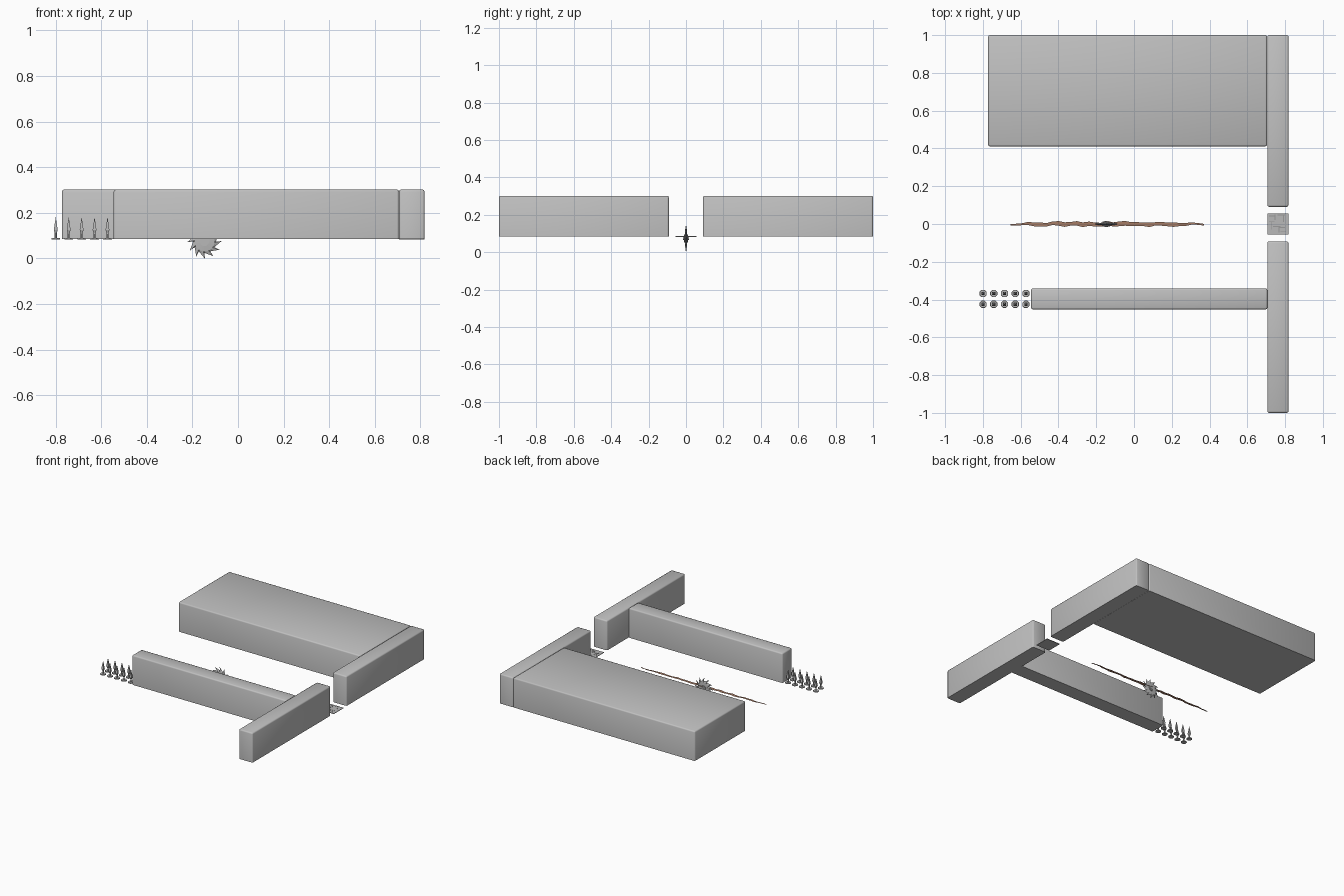
import bpy, bmesh, math, random
from mathutils import Matrix, Vector

cube = bpy.data.objects.get("Cube")
if cube:
    bpy.data.objects.remove(cube, do_unlink=True)

FLOOR = 0.085
random.seed(4)


def material(name, rgb):
    m = bpy.data.materials.new(name)
    m.use_nodes = True
    m.diffuse_color = (*rgb, 1)
    m.node_tree.nodes["Principled BSDF"].inputs["Base Color"].default_value = (*rgb, 1)
    return m


STONE = material("light grey stone", (0.53, 0.53, 0.53))
STEEL = material("steel grey", (0.48, 0.48, 0.48))
GROOVE = material("groove grey", (0.32, 0.32, 0.32))
BROWN = material("earth brown", (0.38, 0.2, 0.13))


def finish(name, bm, mat, smooth=None):
    bmesh.ops.recalc_face_normals(bm, faces=bm.faces)
    mesh = bpy.data.meshes.new(name)
    bm.to_mesh(mesh)
    bm.free()
    mesh.materials.append(mat)
    ob = bpy.data.objects.new(name, mesh)
    bpy.context.collection.objects.link(ob)
    if smooth:
        bpy.ops.object.select_all(action='DESELECT')
        ob.select_set(True)
        bpy.context.view_layer.objects.active = ob
        bpy.ops.object.shade_smooth_by_angle(angle=math.radians(smooth))
    return ob


def add_box(bm, lo, hi):
    lo, hi = Vector(lo), Vector(hi)
    mat = Matrix.Translation((lo + hi) / 2) @ Matrix.Diagonal((*(hi - lo), 1))
    bmesh.ops.create_cube(bm, size=1, matrix=mat)


# Walls: blocks with rounded top and upright edges and a flat underside
def wall(name, x0, x1, y0, y1, smooth):
    bm = bmesh.new()
    add_box(bm, (x0, y0, FLOOR), (x1, y1, 0.302))
    edges = [e for e in bm.edges if max(v.co.z for v in e.verts) > 0.2]
    bmesh.ops.bevel(bm, geom=edges, offset=0.009, segments=2, profile=0.5, affect='EDGES')
    ob = finish(name, bm, STONE, smooth)
    for face in ob.data.polygons:
        if face.normal.z < -0.9:
            face.use_smooth = False


wall("back_block", -0.772, 0.705, 0.411, 1.0, 100)
wall("side_wall_back", 0.706, 0.818, 0.091, 1.0, 50)
wall("side_wall_front", 0.706, 0.818, -1.0, -0.092, 50)
wall("front_wall", -0.545, 0.706, -0.452, -0.341, 50)

# Floor tile between the side walls
bm = bmesh.new()
add_box(bm, (0.706, -0.056, FLOOR - 0.003), (0.818, 0.056, FLOOR + 0.001))
finish("floor_tile", bm, STEEL)

# Thin broken grooves on the tile, as strokes (x, y, length, along x?)
bm = bmesh.new()
strokes = [(.715, .04, .03, 1), (.745, .02, .03, 0), (.76, .045, .04, 1), (.79, .01, .035, 0),
           (.715, .01, .03, 1), (.725, -.03, .04, 0), (.735, -.015, .04, 1), (.765, -.045, .03, 0),
           (.77, -.02, .03, 1), (.775, -.04, .03, 1)]
for x, y, size, along in strokes:
    dx, dy = (size, 0.004) if along else (0.004, size)
    add_box(bm, (x, y, FLOOR + 0.0005), (x + dx, y + dy, FLOOR + 0.002))
finish("tile_grooves", bm, GROOVE)


# Spikes: round foot, slim stem and four-sided head
def spike(name, x, y):
    bm = bmesh.new()

    def cone(sides, r1, r2, z0, z1):
        place = Matrix.Translation((x, y, (z0 + z1) / 2)) @ Matrix.Rotation(math.pi / sides, 4, 'Z')
        bmesh.ops.create_cone(bm, cap_ends=True, segments=sides, radius1=r1, radius2=r2,
                              depth=z1 - z0, matrix=place)

    cone(8, 0.021, 0.019, FLOOR - 0.002, FLOOR + 0.004)
    cone(8, 0.005, 0.005, FLOOR + 0.004, 0.118)
    cone(4, 0.005, 0.012, 0.108, 0.125)
    cone(4, 0.012, 0.0, 0.125, 0.182)
    finish(name, bm, STEEL)


for i in range(5):
    for j, row in enumerate(("back", "front")):
        spike(f"spike_{row}_{i + 1}", -0.799 + 0.0567 * i, -0.368 - 0.057 * j)

# Crack in the floor: thin ragged ribbon, narrow at both ends
bm = bmesh.new()
steps = 32
pairs = []
for i in range(steps + 1):
    t = i / steps
    width = 0.001 + 0.01 * min(1, 0.3 + 4 * t, 0.3 + 4 * (1 - t)) * random.uniform(0.7, 1.2)
    mid = random.uniform(-0.005, 0.005)
    x = -0.655 + 1.025 * t
    pairs.append([bm.verts.new((x, mid + s * width, FLOOR)) for s in (-1, 1)])
for a, b in zip(pairs, pairs[1:]):
    bm.faces.new((a[0], b[0], b[1], a[1]))
bmesh.ops.solidify(bm, geom=bm.faces[:], thickness=0.003)
finish("floor_crack", bm, BROWN)

# Saw blade: raked teeth thinning from the hub to the tips
CX, CZ, TEETH = -0.147, 0.074, 12
bm = bmesh.new()


def ring(profile, y):
    verts = []
    for k in range(TEETH):
        for turn, r in profile:
            a = (k + turn) * math.tau / TEETH
            verts.append(bm.verts.new((CX + r * math.cos(a), y, CZ + r * math.sin(a))))
    return verts


teeth = [(0, 0.05), (0.5, 0.057), (1.05, 0.075)]
disc = [(0, 0.044), (0.4, 0.044), (0.8, 0.044)]
hub = [(0, 0.02), (0.4, 0.02), (0.8, 0.02)]
rim = ring(teeth, 0)
for side in (-1, 1):
    loops = [rim, ring(disc, side * 0.005), ring(hub, side * 0.007)]
    for outer, inner in zip(loops, loops[1:]):
        for k in range(len(outer)):
            n = (k + 1) % len(outer)
            bm.faces.new((outer[k], outer[n], inner[n], inner[k]))
    bm.faces.new(loops[-1])
finish("saw_blade", bm, STEEL)

# Saw hub and axle pin
for name, radius, depth in (("saw_hub", 0.019, 0.024), ("saw_axle", 0.009, 0.03)):
    bm = bmesh.new()
    place = Matrix.Translation((CX, 0, CZ)) @ Matrix.Rotation(math.pi / 2, 4, 'X')
    bmesh.ops.create_cone(bm, cap_ends=True, segments=12, radius1=radius, radius2=radius,
                          depth=depth, matrix=place)
    finish(name, bm, STEEL)
